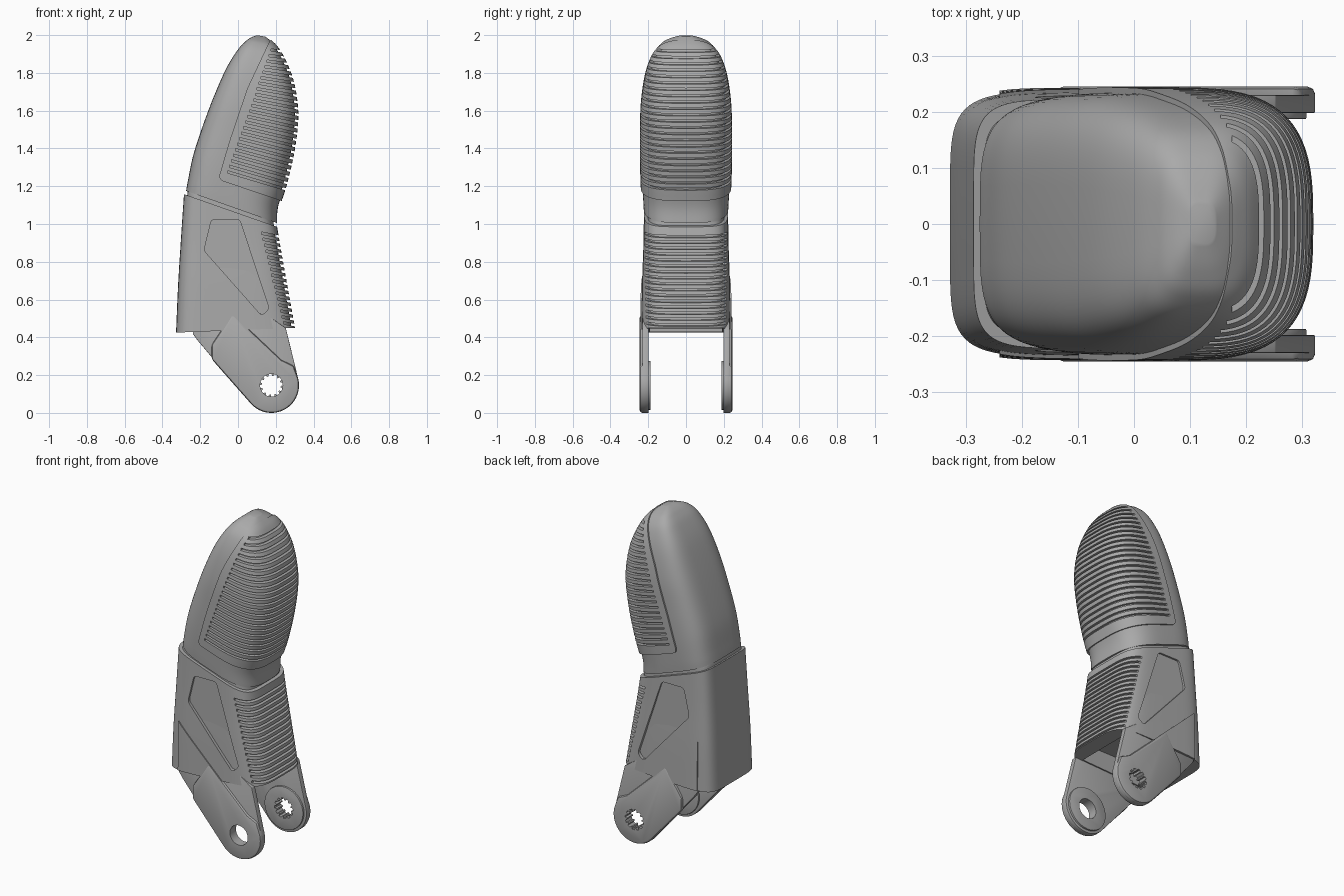
import bpy, bmesh, math
from mathutils import Vector

if "Cube" in bpy.data.objects:
    bpy.data.objects.remove(bpy.data.objects["Cube"], do_unlink=True)

GREY = (0.4, 0.4, 0.4, 1)
mat = bpy.data.materials.new("matte grey")
mat.use_nodes = True
mat.diffuse_color = GREY
mat.node_tree.nodes["Principled BSDF"].inputs["Base Color"].default_value = GREY


def make(name, bm):
    bmesh.ops.recalc_face_normals(bm, faces=bm.faces)
    me = bpy.data.meshes.new(name)
    bm.to_mesh(me)
    bm.free()
    ob = bpy.data.objects.new(name, me)
    bpy.context.collection.objects.link(ob)
    me.materials.append(mat)
    return ob


def select(ob):
    bpy.ops.object.select_all(action='DESELECT')
    ob.select_set(True)
    bpy.context.view_layer.objects.active = ob


def boolean(ob, cutter, op='DIFFERENCE', keep=False):
    m = ob.modifiers.new("cut", 'BOOLEAN')
    m.operation, m.solver, m.object = op, 'EXACT', cutter
    select(ob)
    bpy.ops.object.modifier_apply(modifier=m.name)
    if not keep:
        bpy.data.objects.remove(cutter, do_unlink=True)


def smooth(ob, angle=30):
    select(ob)
    bpy.ops.object.shade_smooth_by_angle(angle=math.radians(angle))


def spline(rows, steps):
    """Catmull-Rom interpolation through the stations."""
    rows = [Vector(r) for r in rows]
    out = []
    for i in range(len(rows) - 1):
        a, b = rows[max(i - 1, 0)], rows[i]
        c, d = rows[i + 1], rows[min(i + 2, len(rows) - 1)]
        for k in range(steps):
            t = k / steps
            out.append(0.5 * (2 * b + (c - a) * t + (2 * a - 5 * b + 4 * c - d) * t * t
                              + (3 * b - a - 3 * c + d) * t ** 3))
    return out + [rows[-1]]


def loft(name, stations, grow, back, front, steps=6, n=72):
    """Skin rounded sections; a station is back x, z, front x, z, half width."""
    bm = bmesh.new()
    rings = []
    for lx, lz, rx, rz, w in spline(stations, steps):
        mid = Vector((lx + rx, 0, lz + rz)) / 2
        half = Vector((rx - lx, 0, rz - lz)) / 2
        half *= (half.length + grow) / half.length
        ring = []
        for i in range(n):
            a = math.tau * i / n
            c, s = math.cos(a), math.sin(a)
            p = 2 / (front if c > 0 else back)
            u = math.copysign(abs(c) ** p, c)
            v = math.copysign(abs(s) ** p, s) * (w + grow)
            ring.append(bm.verts.new(mid + half * u + Vector((0, v, 0))))
        rings.append(ring)
    for r, q in zip(rings, rings[1:]):
        for i in range(n):
            j = (i + 1) % n
            bm.faces.new((r[i], r[j], q[j], q[i]))
    bm.faces.new(rings[0])
    bm.faces.new(rings[-1])
    return make(name, bm)


def prism(name, outlines, y0, y1):
    """Extrude x-z outlines between two depths."""
    bm = bmesh.new()
    for pts in outlines:
        a = [bm.verts.new((x, y0, z)) for x, z in pts]
        b = [bm.verts.new((x, y1, z)) for x, z in pts]
        bm.faces.new(a)
        bm.faces.new(b)
        for i in range(len(a)):
            j = (i + 1) % len(a)
            bm.faces.new((a[i], a[j], b[j], b[i]))
    return make(name, bm)


def rounded(pts, r, n=5):
    out = []
    pts = [Vector(p) for p in pts]
    for i, p in enumerate(pts):
        a = p + (pts[i - 1] - p).normalized() * r
        b = p + (pts[(i + 1) % len(pts)] - p).normalized() * r
        out += [a.lerp(p, k / n).lerp(p.lerp(b, k / n), k / n) for k in range(n + 1)]
    return out


def arc(c, r, a0, a1, n=32):
    return [(c[0] + r * math.cos(math.radians(a0 + (a1 - a0) * k / n)),
             c[1] + r * math.sin(math.radians(a0 + (a1 - a0) * k / n))) for k in range(n + 1)]


def slots(low, high, count, slope0, slope1, thick=0.012):
    """Row of thin slanted slabs that carve the grip grooves."""
    rows = []
    for i in range(count):
        t = i / (count - 1)
        p = Vector(low).lerp(Vector(high), t)
        run = 0.6 - p.x
        dz = run * (slope0 + (slope1 - slope0) * t)
        rows.append([(p.x, p.y), (0.6, p.y + dz), (0.6, p.y + dz + thick), (p.x, p.y + thick)])
    return prism("slot_cutter", rows, -0.5, 0.5)


# Fingertip: shell, raised grip pad with grooves, inner core
TIP = [(-.275, 1.175, .207, 1.005, .224), (-.265, 1.23, .212, 1.09, .228),
       (-.238, 1.36, .252, 1.22, .233), (-.19, 1.51, .292, 1.40, .234),
       (-.13, 1.67, .31, 1.58, .23), (-.064, 1.82, .288, 1.75, .208),
       (-.003, 1.92, .243, 1.87, .172), (.04, 1.967, .205, 1.935, .13),
       (.07, 1.988, .175, 1.968, .085), (.1, 1.999, .145, 1.992, .035)]
pad_area = rounded([(.175, 1.985), (.05, 1.72), (-.045, 1.44), (-.105, 1.235),
                    (.25, 1.115), (.5, 1.1), (.5, 1.985)], 0.03)
pad_cutter = prism("pad_cutter", [pad_area], -0.5, 0.5)
tip_shell = loft("fingertip_shell", TIP, 0, 4, 3)
tip_pad = loft("fingertip_pad", TIP, 0.01, 4, 3)
boolean(tip_shell, pad_cutter, keep=True)
boolean(tip_pad, pad_cutter, 'INTERSECT')
boolean(tip_pad, slots((-.055, 1.27), (.175, 1.915), 23, -.3, -.12))
tip_core = loft("fingertip_core", TIP[:-2], -0.009, 4, 3)

# Lower segment: grooved body with side pockets, and a core that closes the joint
BODY = [(-.286, 1.158, .207, .985, .222), (-.302, .92, .23, .85, .226),
        (-.317, .68, .264, .66, .233), (-.328, .425, .302, .45, .237)]
CORE = [(-.276, 1.18, .207, 1.012, .222)] + BODY
body = loft("lower_body", BODY, 0, 6, 4.5)
core = loft("lower_core", CORE, -0.018, 6, 4.5)
boolean(body, slots((.24, .47), (.125, .945), 16, -.2, -.2, 0.013))
pocket = rounded([(-.14, 1.025), (.008, 1.025), (.165, .55), (.125, .515), (-.18, .86)], 0.02)
for s in (-1, 1):
    boolean(body, prism("pocket_cutter", [pocket], s * 0.212, s * 0.4))

# Slightly raised skirt that carries the arm crease up across the body sides
skirt = loft("lower_skirt", BODY, 0.006, 6, 4.5)
crease = [(.2, .308), (-.24, .725), (-.24, .3)]
boolean(skirt, prism("skirt_cutter", [crease], -0.5, 0.5), 'INTERSECT')
hollow = [(-.24, .3), (.22, .3), (.2, .55), (-.24, .55)]
for ob in (body, core, skirt):
    boolean(ob, prism("hollow_cutter", [hollow], -0.19, 0.19))

# Fork arms: plate, raised outer cheek and inner boss, each side with its own hole
PIVOT = (.177, .146)
end = arc(PIVOT, .146, 222, 375)
plate = end + [(.253, .45), (.15, .52), (-.1, .56), (-.23, .44), (-.24, .42), (-.215, .385)]
cheek = end + [(.295, .25), (.23, .28), (.04, .46), (-.03, .526), (-.14, .36), (-.14, .285)]
boss = arc(PIVOT, .13, 0, 350, 35)
round_hole = arc(PIVOT, .06, 0, 350, 35)
toothed_hole = []
for k in range(12):
    for off, r in ((0, .062), (14, .062), (18, .05), (26, .05)):
        toothed_hole += arc(PIVOT, r, 30 * k + off, 30 * k + off, 1)[:1]

parts = [tip_shell, tip_pad, tip_core, body, core, skirt]
for s, side, hole in ((-1, "right", round_hole), (1, "left", toothed_hole)):
    cutter = prism("hole_cutter", [hole], s * 0.1, s * 0.4)
    for name, pts, y0, y1, bevel in (("arm_plate", plate, .198, .23, .003),
                                     ("arm_cheek", cheek, .21, .245, .014),
                                     ("arm_boss", boss, .187, .205, .002)):
        ob = prism(side + "_" + name, [pts], s * y0, s * y1)
        m = ob.modifiers.new("bevel", 'BEVEL')
        m.width, m.segments, m.limit_method = bevel, 2, 'ANGLE'
        select(ob)
        bpy.ops.object.modifier_apply(modifier=m.name)
        boolean(ob, cutter, keep=True)
        parts.append(ob)
    bpy.data.objects.remove(cutter, do_unlink=True)

for ob in parts:
    smooth(ob)
